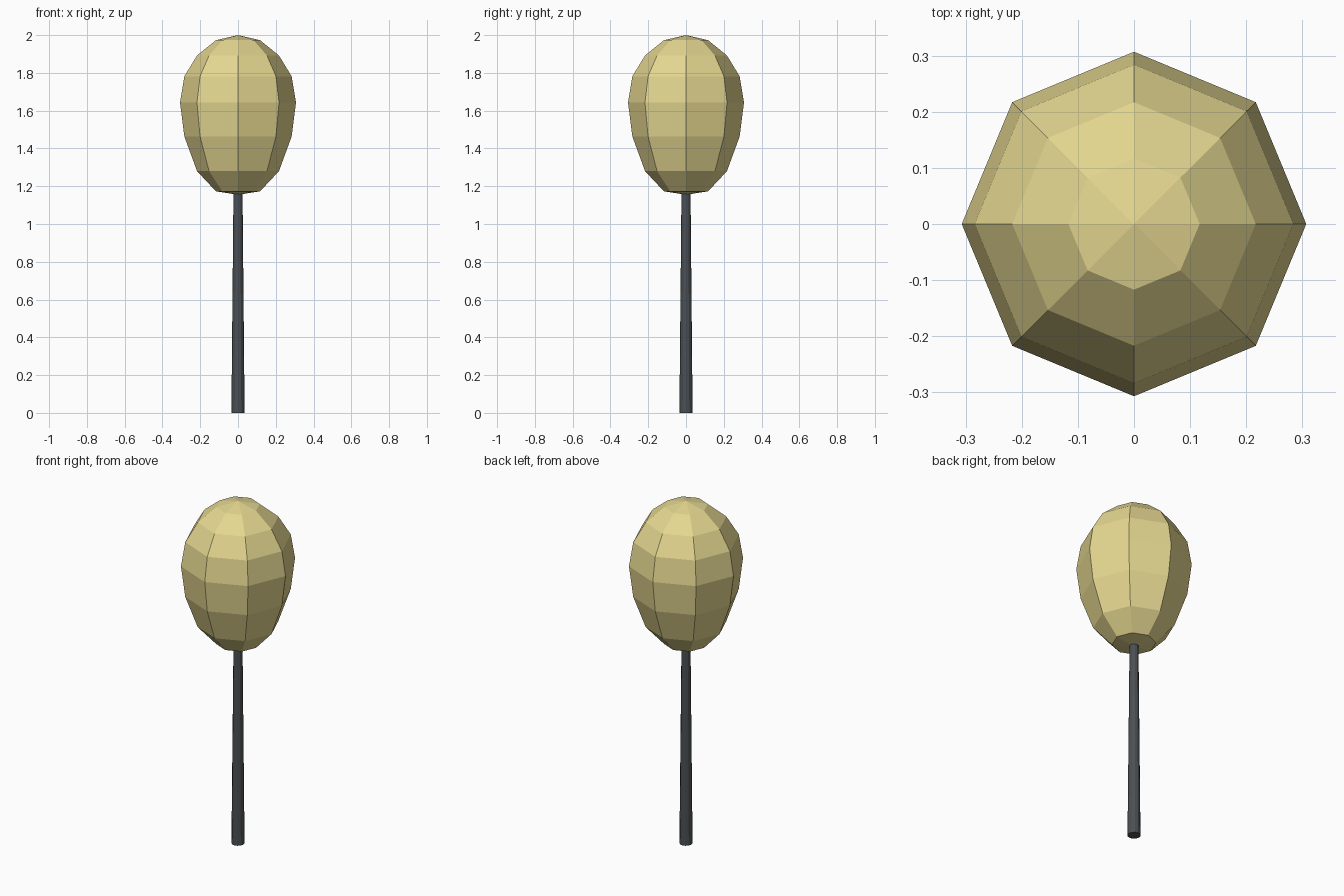
import bpy, bmesh, math

if "Cube" in bpy.data.objects:
    bpy.data.objects.remove(bpy.data.objects["Cube"])


def material(name, color):
    m = bpy.data.materials.new(name)
    m.diffuse_color = (*color, 1)
    m.use_nodes = True
    m.node_tree.nodes["Principled BSDF"].inputs["Base Color"].default_value = m.diffuse_color
    return m


def lathe(name, profile, sides, mat):
    """Closed flat-shaded solid of revolution; radius 0 makes a pole."""
    bm = bmesh.new()
    rings = []
    for r, z in profile:
        n = sides if r > 0 else 1
        rings.append([bm.verts.new((r * math.cos(math.tau * i / sides),
                                    r * math.sin(math.tau * i / sides), z)) for i in range(n)])
    for low, high in zip(rings, rings[1:]):
        for i in range(sides):
            j = (i + 1) % sides
            quad = [low[i % len(low)], low[j % len(low)], high[j % len(high)], high[i % len(high)]]
            bm.faces.new(list(dict.fromkeys(quad)))
    for ring in (rings[0], rings[-1]):
        if len(ring) > 1:
            bm.faces.new(ring)
    bmesh.ops.recalc_face_normals(bm, faces=bm.faces)
    mesh = bpy.data.meshes.new(name)
    bm.to_mesh(mesh)
    bm.free()
    mesh.materials.append(mat)
    obj = bpy.data.objects.new(name, mesh)
    bpy.context.collection.objects.link(obj)
    return obj


# Slim tapered trunk
lathe("trunk", [(0.035, 0), (0.024, 1.17)], 12, material("bark", (0.07, 0.08, 0.085)))

# Faceted egg-shaped crown
lathe("crown", [(0, 1.155), (0.117, 1.173), (0.217, 1.28), (0.284, 1.463), (0.307, 1.643),
                (0.284, 1.782), (0.217, 1.892), (0.117, 1.973), (0, 2.0)],
      8, material("foliage", (0.78, 0.68, 0.28)))
